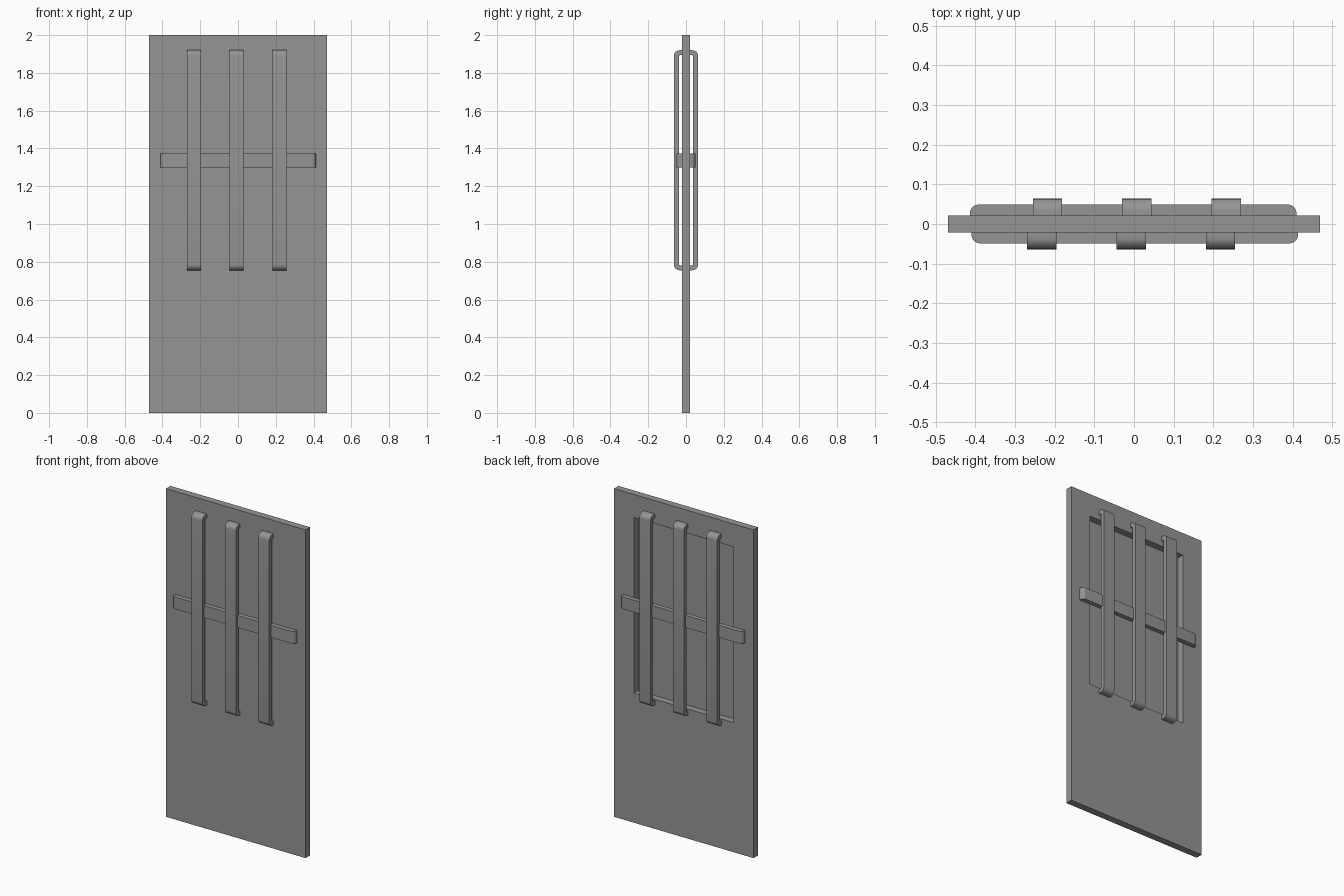
import bpy, bmesh, math
from mathutils import Vector

cube = bpy.data.objects.get("Cube")
if cube:
    bpy.data.objects.remove(cube, do_unlink=True)

grey = bpy.data.materials.new("grey")
grey.use_nodes = True
colour = (0.3, 0.3, 0.3, 1)
grey.diffuse_color = colour
grey.node_tree.nodes["Principled BSDF"].inputs["Base Color"].default_value = colour

HALF_T = 0.0215     # half the door thickness


def finish(name, bm, smooth=False):
    bmesh.ops.recalc_face_normals(bm, faces=bm.faces)
    mesh = bpy.data.meshes.new(name)
    bm.to_mesh(mesh)
    bm.free()
    obj = bpy.data.objects.new(name, mesh)
    bpy.context.collection.objects.link(obj)
    mesh.materials.append(grey)
    if smooth:
        bpy.ops.object.select_all(action='DESELECT')
        obj.select_set(True)
        bpy.context.view_layer.objects.active = obj
        bpy.ops.object.shade_smooth_by_angle(angle=math.radians(35))
    return obj


def handle_profile(start, end, near, far, radius, steps=6):
    """Points from door to door along a handle side with two rounded corners."""
    pts = [(start, near)]
    for centre, first in ((start + radius, math.pi), (end - radius, math.pi / 2)):
        for i in range(steps + 1):
            a = first - i / steps * math.pi / 2
            pts.append((centre + radius * math.cos(a), far - radius + radius * math.sin(a)))
    return pts + [(end, near)]


def extruded(name, outline, place, offset):
    bm = bmesh.new()
    face = bm.faces.new([bm.verts.new(place(a, d)) for a, d in outline])
    ext = bmesh.ops.extrude_face_region(bm, geom=[face])
    moved = [v for v in ext["geom"] if isinstance(v, bmesh.types.BMVert)]
    bmesh.ops.translate(bm, verts=moved, vec=offset)
    return finish(name, bm, True)


# Door panel with a deep rectangular recess in its back
bm = bmesh.new()
bmesh.ops.create_cube(bm, size=1)
bmesh.ops.scale(bm, vec=(0.94, 2 * HALF_T, 2), verts=bm.verts)
bmesh.ops.translate(bm, vec=(0, 0, 1), verts=bm.verts)
for point, normal in (((-0.335, 0, 0), (1, 0, 0)), ((0.335, 0, 0), (1, 0, 0)),
                      ((0, 0, 0.79), (0, 0, 1)), ((0, 0, 1.86), (0, 0, 1))):
    bmesh.ops.bisect_plane(bm, geom=bm.verts[:] + bm.edges[:] + bm.faces[:],
                           plane_co=point, plane_no=normal)
target = Vector((0, HALF_T, 1.325))
recess = min(bm.faces, key=lambda f: (f.calc_center_median() - target).length)
ext = bmesh.ops.extrude_face_region(bm, geom=[recess])
floor = [v for v in ext["geom"] if isinstance(v, bmesh.types.BMVert)]
bmesh.ops.translate(bm, verts=floor, vec=(0, -2 * HALF_T + 0.002, 0))
if recess.is_valid:
    bmesh.ops.delete(bm, geom=[recess], context='FACES_ONLY')
finish("door_panel", bm)

# Bent vertical bars and a rounded crossbar, the back set turned half a circle
strap = (handle_profile(0.755, 1.92, HALF_T - 0.002, 0.064, 0.03)
         + handle_profile(0.781, 1.894, HALF_T - 0.002, 0.038, 0.008)[::-1])
crossbar = handle_profile(-0.41, 0.414, HALF_T - 0.001, 0.049, 0.022)
for side, s in (("front", 1), ("back", -1)):
    for number, x in enumerate((-0.2325, -0.007, 0.2185), 1):
        extruded(f"{side}_vertical_bar_{number}", strap,
                 lambda a, d: (s * (x - 0.037), -s * d, a), (s * 0.074, 0, 0))
    extruded(f"{side}_crossbar", crossbar,
             lambda a, d: (s * a, -s * d, 1.298), (0, 0, 0.074))
